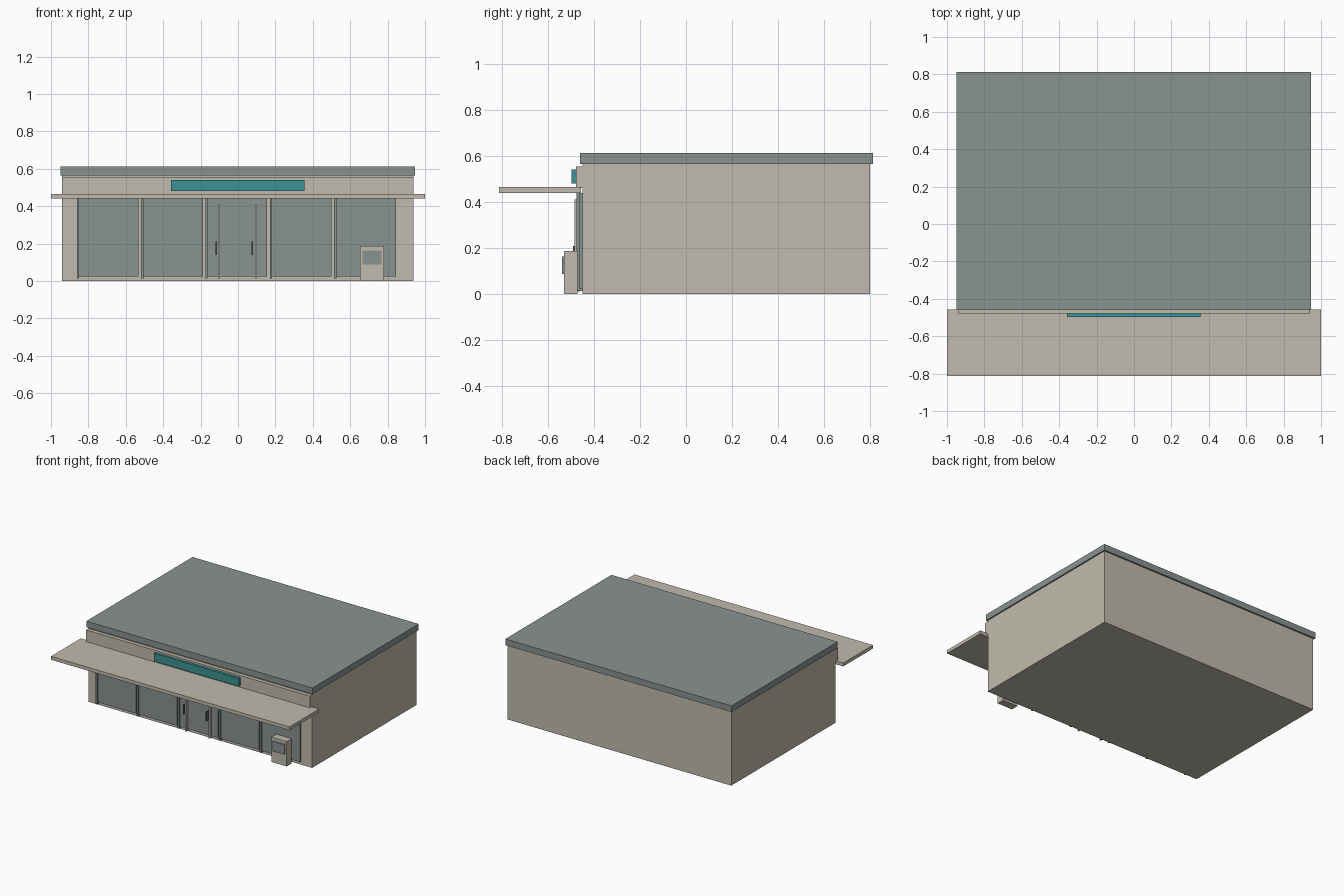
import bpy

if "Cube" in bpy.data.objects:
    bpy.data.objects.remove(bpy.data.objects["Cube"])


def material(name, rgb):
    lin = [((c / 255 + 0.055) / 1.055) ** 2.4 for c in rgb]
    m = bpy.data.materials.new(name)
    m.diffuse_color = (*lin, 1)
    m.use_nodes = True
    m.node_tree.nodes["Principled BSDF"].inputs["Base Color"].default_value = m.diffuse_color
    return m


beige = material("beige_plaster", (193, 187, 173))
grey = material("slate_grey", (138, 147, 145))
teal = material("teal", (60, 146, 147))
dark = material("dark_metal", (88, 95, 95))


def box(name, x, y, z, mat):
    """Box from (min, max) ranges along each axis."""
    bpy.ops.mesh.primitive_cube_add(size=1)
    ob = bpy.context.object
    ob.name = name
    for v in ob.data.vertices:
        v.co = [r[0] if c < 0 else r[1] for c, r in zip(v.co, (x, y, z))]
    ob.data.materials.append(mat)
    return ob


# Building shell, roof slab, fascia and canopy
box("building_walls", (-0.94, 0.937), (-0.45, 0.80), (0, 0.567), beige)
box("roof_slab", (-0.95, 0.947), (-0.46, 0.812), (0.565, 0.612), grey)
box("front_fascia", (-0.94, 0.937), (-0.478, -0.449), (0.46, 0.555), beige)
box("canopy", (-1, 1), (-0.812, -0.456), (0.44, 0.466), beige)
box("sign_panel", (-0.358, 0.355), (-0.497, -0.477), (0.48, 0.541), teal)

# Shopfront: five panes, each with a slim post on its left
pitch = 0.344
for i in range(5):
    x = -0.85 + i * pitch
    box(f"window_pane_{i + 1}", (x, x + 0.318), (-0.465, -0.449),
        (0.025, 0.44), grey)
    box(f"window_post_{i + 1}", (x - 0.012, x), (-0.475, -0.449),
        (0.013, 0.44), grey)

# Door frame bars and pull handles
for side, bar, handle in (("left", -0.101, -0.115), ("right", 0.096, 0.077)):
    box(f"door_bar_{side}", (bar - 0.006, bar + 0.006), (-0.484, -0.46),
        (0.012, 0.412), beige)
    box(f"door_handle_{side}", (handle - 0.004, handle + 0.004),
        (-0.491, -0.464), (0.14, 0.21), dark)

# Freestanding machine with front screen
box("machine_body", (0.652, 0.78), (-0.531, -0.472), (0, 0.188), beige)
box("machine_screen", (0.665, 0.767), (-0.539, -0.53), (0.088, 0.164), grey)
